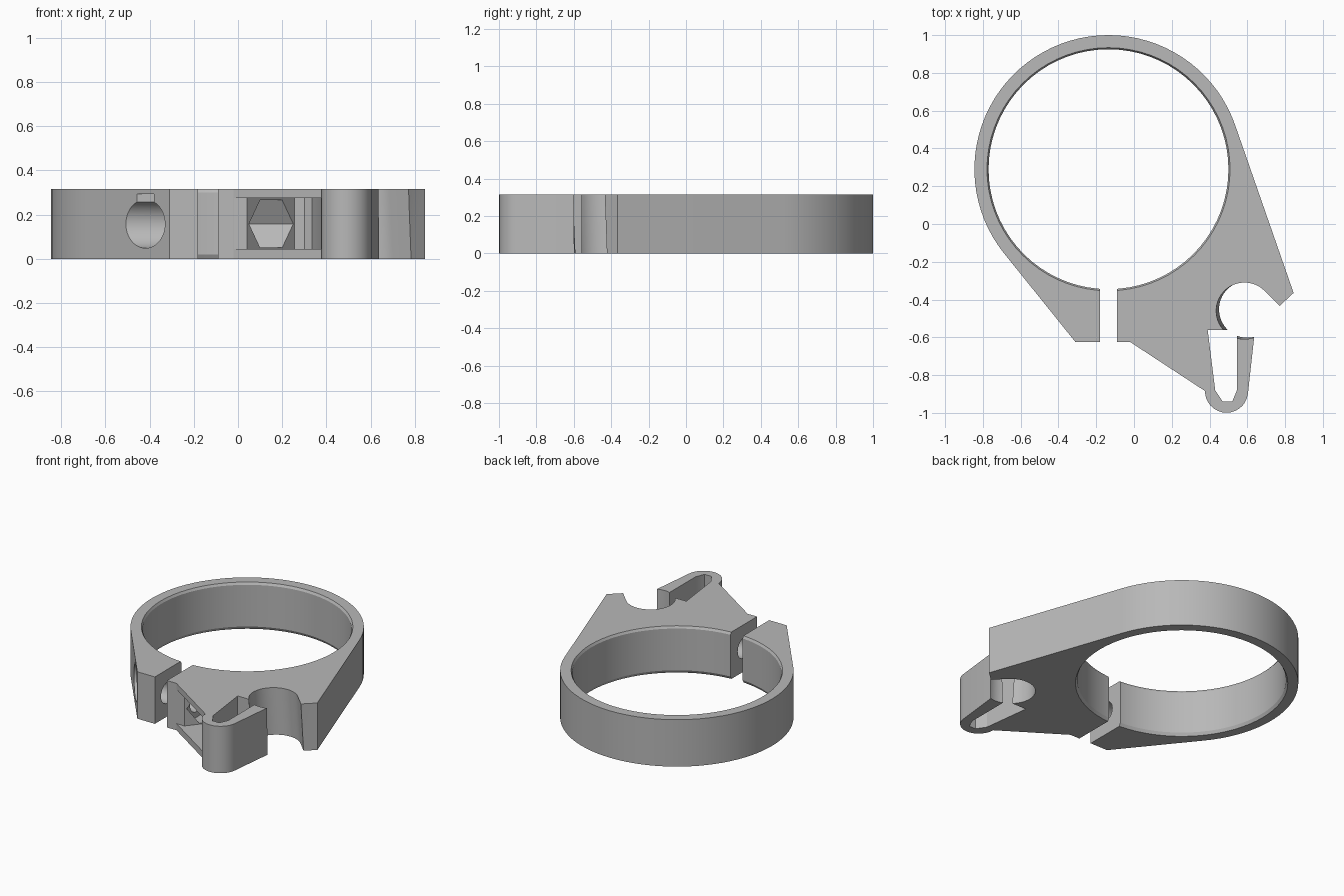
import bpy, bmesh
from math import sin, cos, radians

if "Cube" in bpy.data.objects:
    bpy.data.objects.remove(bpy.data.objects["Cube"])

H = 0.315                      # clamp height
CX, CY, R = -0.135, 0.29, 0.71  # ring centre and outer radius
BOLT_Y, BOLT_Z = -0.49, 0.158   # bolt axis runs along x

grey = bpy.data.materials.new("plain grey")
grey.use_nodes = True
grey.diffuse_color = (0.48, 0.48, 0.48, 1)
grey.node_tree.nodes["Principled BSDF"].inputs["Base Color"].default_value = (0.48, 0.48, 0.48, 1)


def arc(cx, cy, r, a0, a1, n):
    """Points on an arc, in degrees, both ends included."""
    angles = [radians(a0 + (a1 - a0) * i / n) for i in range(n + 1)]
    return [(cx + r * cos(a), cy + r * sin(a)) for a in angles]


def loft(name, rings):
    """Closed solid through matching rings of 3D points."""
    bm = bmesh.new()
    loops = [[bm.verts.new(p) for p in ring] for ring in rings]
    n = len(loops[0])
    for low, high in zip(loops, loops[1:]):
        for i in range(n):
            j = (i + 1) % n
            bm.faces.new((low[i], low[j], high[j], high[i]))
    bm.faces.new(loops[0])
    bm.faces.new(loops[-1])
    bmesh.ops.recalc_face_normals(bm, faces=bm.faces)
    mesh = bpy.data.meshes.new(name)
    bm.to_mesh(mesh)
    bm.free()
    mesh.materials.append(grey)
    ob = bpy.data.objects.new(name, mesh)
    bpy.context.collection.objects.link(ob)
    return ob


def upright(name, pts, z0, z1, shear=(0, 0)):
    """Extrude an xy outline in z; shear moves the outline per unit of z."""
    return loft(name, [[(x + shear[0] * z, y + shear[1] * z, z) for x, y in pts]
                       for z in (z0, z1)])


def along_x(name, pts, x0, x1):
    """Extrude a yz outline, given about the bolt axis, in x."""
    return loft(name, [[(x, BOLT_Y + y, BOLT_Z + z) for y, z in pts] for x in (x0, x1)])


# Body: ring, clamp ears, cable arm and hooked finger in one outline
outline = arc(CX, CY, R, 19.2, 218.8, 48)
outline += [(-0.31, -0.625), (-0.02, -0.625), (0.377, -0.885)]
outline += arc(0.49, -0.885, 0.114, 188, 352, 14)
outline += [(0.636, -0.60), (0.775, -0.43), (0.845, -0.365)]
body = upright("cable_clamp", outline, 0, H)

# Main bore with a small chamfer at both ends
levels = [(-0.02, 0.657), (0.02, 0.635), (H - 0.015, 0.635), (H + 0.02, 0.655)]
bore = loft("bore_cutter", [[(x, y, z) for x, y in arc(CX, CY, r, 0, 360, 72)[:-1]]
                            for z, r in levels])

# Split between the clamp ears
split = upright("split_cutter", [(-0.18, -0.8), (-0.09, -0.8), (-0.09, -0.2), (-0.18, -0.2)],
                -0.1, H + 0.1)

# Slightly leaning cable seat with its open mouth
seat_pts = arc(0.6, -0.452, 0.15, 45, 292, 32) + [(0.95, -0.62), (0.95, -0.59)]
seat = upright("seat_cutter", seat_pts, -0.1, H + 0.1, (-0.048, -0.025))

# Gap inside the hooked finger
finger = upright("finger_gap_cutter",
                 [(0.39, -0.56), (0.43, -0.88), (0.47, -0.94), (0.52, -0.94),
                  (0.545, -0.88), (0.545, -0.56)], -0.1, H + 0.1)

# Access window for the nut
window = upright("nut_window_cutter",
                 [(-0.1, -0.626), (0.04, -0.626), (0.255, -0.36), (0.30, -0.36),
                  (0.335, -0.385), (0.375, -0.56), (0.375, -1.05), (-0.1, -1.05)],
                 0.045, 0.275)

# Bolt hole, nut recess and flat-topped head recess
bolt = along_x("bolt_cutter", arc(0, 0, 0.07, 0, 360, 32)[:-1], -0.35, 0.1)
nut = along_x("nut_cutter", arc(0, 0, 0.124, 0, 360, 6)[:-1], 0.035, 0.27)
head_pts = [(0.047, 0.135), (-0.047, 0.135)] + arc(0, 0, 0.11, 115.3, 424.7, 36)
head = along_x("head_cutter", head_pts, -0.9, -0.31)

bpy.ops.object.select_all(action="DESELECT")
bpy.context.view_layer.objects.active = body
body.select_set(True)
for cutter in (bore, split, seat, finger, window, bolt, nut, head):
    cutter.hide_render = True
    mod = body.modifiers.new(cutter.name, "BOOLEAN")
    mod.operation = "DIFFERENCE"
    mod.solver = "EXACT"
    mod.object = cutter
    bpy.ops.object.modifier_apply(modifier=mod.name)
    bpy.data.objects.remove(cutter)

bpy.ops.object.shade_smooth_by_angle(angle=radians(25))
